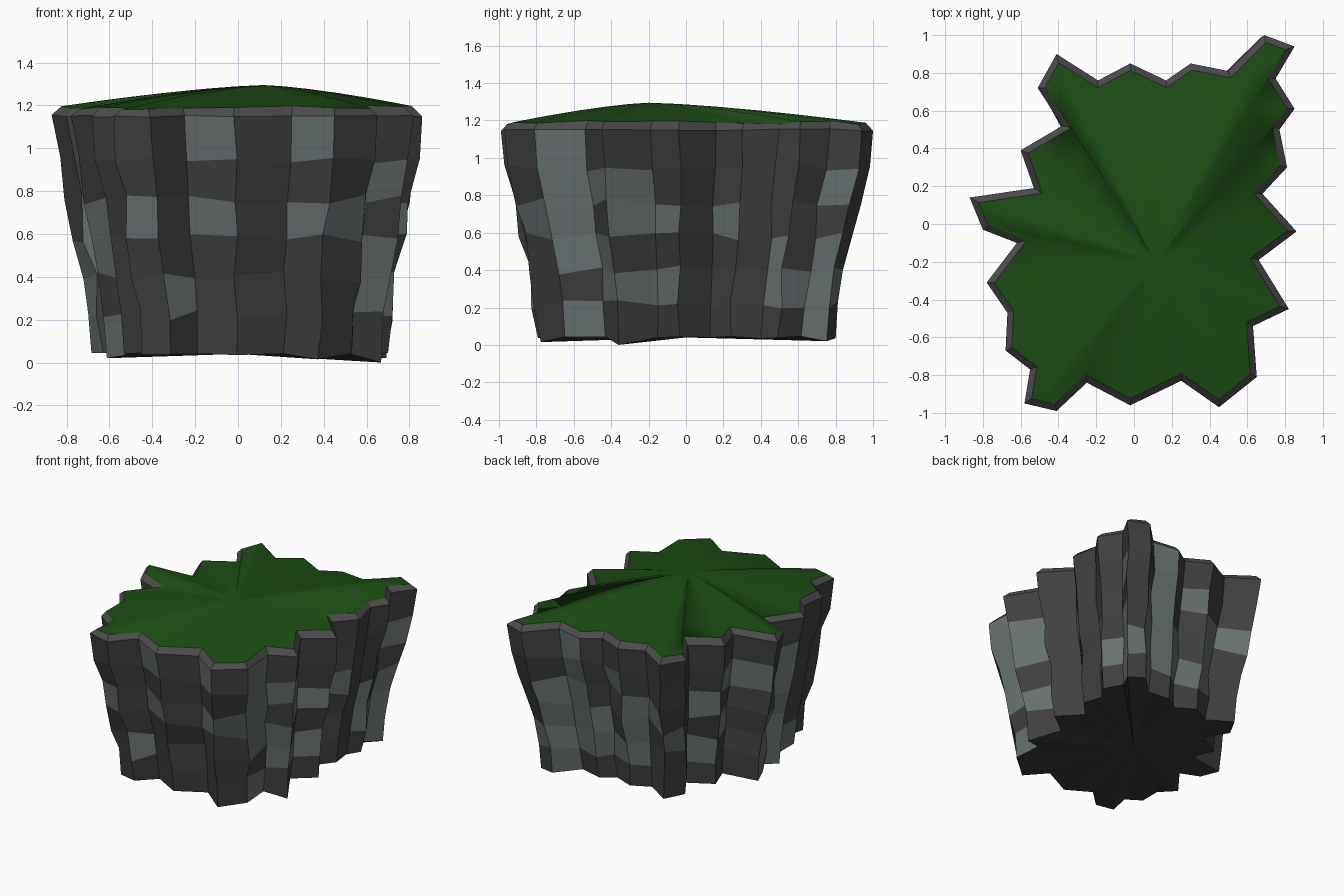
import bpy, random
from mathutils import Vector

if "Cube" in bpy.data.objects:
    bpy.data.objects.remove(bpy.data.objects["Cube"])

random.seed(4)

# Jagged cliff outline seen from above, counter-clockwise
OUTLINE = [Vector(p) for p in [
    (.85, .94), (.69, 1.0), (.50, .81), (.30, .85), (.17, .76), (-.02, .85),
    (-.19, .76), (-.41, .90), (-.51, .72), (-.38, .52), (-.60, .39), (-.53, .19),
    (-.87, .14), (-.80, -.03), (-.62, -.10), (-.78, -.31), (-.67, -.47),
    (-.68, -.67), (-.55, -.77), (-.58, -.95), (-.41, -.99), (-.25, -.84),
    (-.02, -.96), (.25, -.83), (.45, -.97), (.65, -.81), (.63, -.54),
    (.82, -.45), (.66, -.19), (.86, -.04), (.68, .16), (.81, .30),
    (.77, .50), (.85, .61), (.75, .77)]]
N = len(OUTLINE)


def material(name, color):
    m = bpy.data.materials.new(name)
    m.diffuse_color = (*color, 1)
    m.use_nodes = True
    m.node_tree.nodes["Principled BSDF"].inputs["Base Color"].default_value = m.diffuse_color
    return m


def inset(points, width):
    """Move an outline inwards with mitred corners."""
    out = []
    for i, p in enumerate(points):
        a = (p - points[i - 1]).normalized()
        b = (points[(i + 1) % N] - p).normalized()
        na, nb = Vector((-a.y, a.x)), Vector((-b.y, b.x))
        out.append(p + (na + nb) * width / max(1 + na.dot(nb), .45))
    return out


def bridge(r):
    """Quads joining ring r to ring r + 1."""
    return [(r * N + i, r * N + (i + 1) % N,
             (r + 1) * N + (i + 1) % N, (r + 1) * N + i) for i in range(N)]


def build(name, verts, faces, mats, slots, smooth=False):
    me = bpy.data.meshes.new(name)
    me.from_pydata(verts, [], faces)
    for m in mats:
        me.materials.append(m)
    for f, s in zip(me.polygons, slots):
        f.material_index = s
        f.use_smooth = smooth
    me.update()
    ob = bpy.data.objects.new(name, me)
    bpy.context.collection.objects.link(ob)
    return ob


dark = material("dark_rock", (.052, .052, .052))
light = material("light_rock", (.14, .165, .165))
rim_grey = material("rim_rock", (.075, .075, .075))
base_grey = material("base_rock", (.035, .042, .045))
green = material("grass", (.012, .075, .007))

# Rock wall: height, scale and chance of a light stone for each course
COURSES = [(.04, .80, .15), (.22, .825, .55), (.40, .85, .55), (.58, .895, .4),
           (.76, .925, .25), (.95, .97, .1), (1.15, 1.0, 0)]
LOW_CORNERS = {24: .015, 27: 0.0, 0: .02, 15: .02}
verts, faces, slots = [], [], []
for r, (z, s, _) in enumerate(COURSES):
    j = .014 if 0 < r < len(COURSES) - 1 else 0
    for i, p in enumerate(OUTLINE):
        dz = random.uniform(-.025, .025) if j else random.uniform(-.006, .006)
        h = LOW_CORNERS.get(i, z + dz) if r == 0 else z + dz
        verts.append((p.x * s + .06 * (1 - s) + random.uniform(-j, j),
                      p.y * s + random.uniform(-j, j), h))
for r in range(len(COURSES) - 1):
    faces += bridge(r)
    slots += [int(random.random() < COURSES[r][2]) for _ in range(N)]

# Bevelled rim leading up to the grass
rim = [(p.x, p.y, 1.19 + random.uniform(-.012, .012)) for p in inset(OUTLINE, .033)]
verts += rim
faces += bridge(len(COURSES) - 1)
slots += [2] * N

# Underside fan
verts.append((0, 0, .04))
faces += [(len(verts) - 1, (i + 1) % N, i) for i in range(N)]
slots += [3] * N
build("cliff_rock", verts, faces, [dark, light, rim_grey, base_grey], slots)

# Grass: rings shrinking towards an off-centre, gently domed peak
PEAK = Vector((.12, -.2, 1.295))
RINGS = [1, .85, .68, .5, .3, .14]
gv, gf = [], []
for s in RINGS:
    for x, y, z in rim:
        dome = 1 - s ** 1.4
        gv.append((PEAK.x + (x - PEAK.x) * s, PEAK.y + (y - PEAK.y) * s,
                   z + (PEAK.z - z) * dome))
for r in range(len(RINGS) - 1):
    gf += bridge(r)
gv.append(tuple(PEAK))
last = (len(RINGS) - 1) * N
gf += [(last + i, last + (i + 1) % N, len(gv) - 1) for i in range(N)]
build("grass_top", gv, gf, [green], [0] * len(gf), smooth=True)
